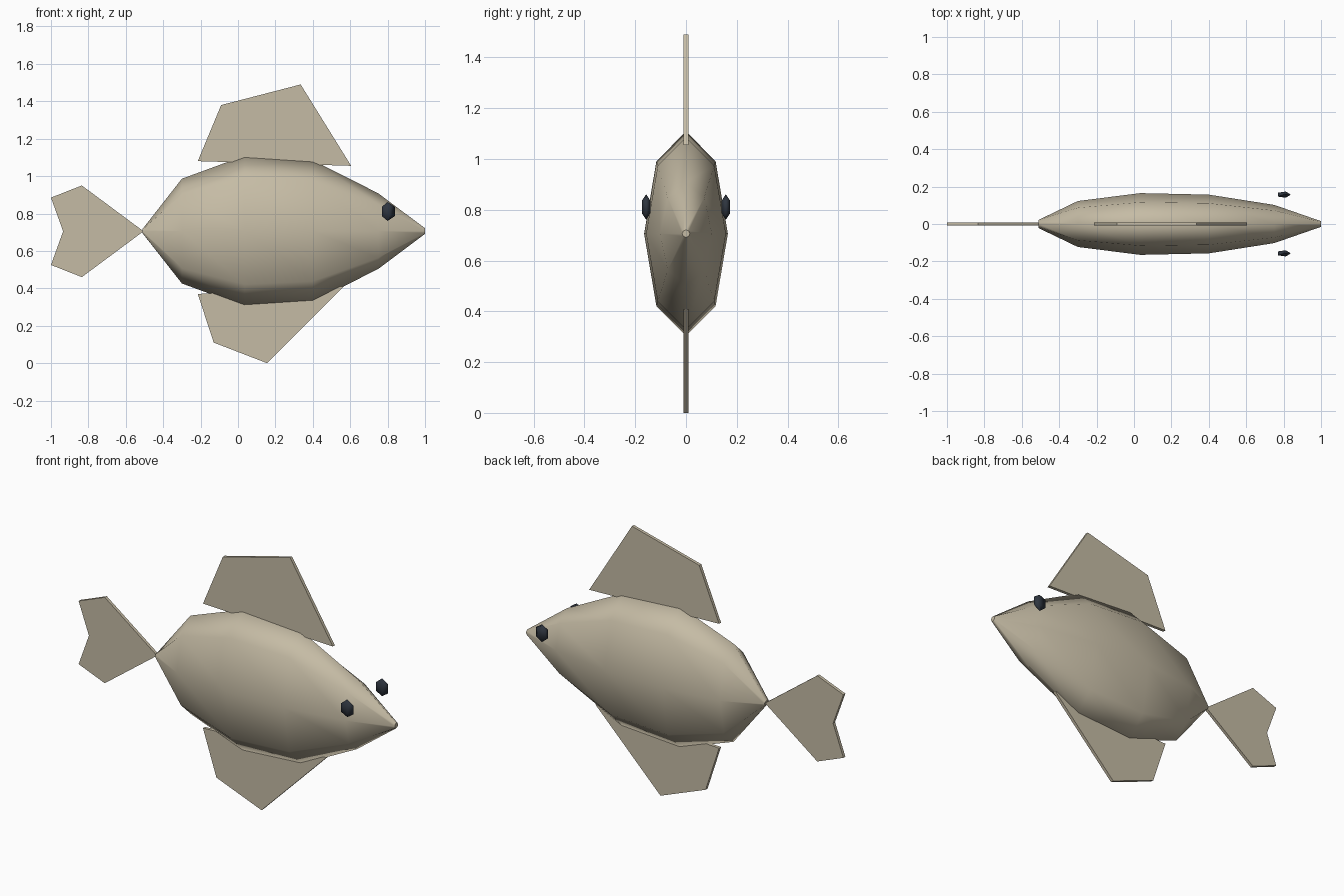
import bpy, bmesh, math

if "Cube" in bpy.data.objects:
    bpy.data.objects.remove(bpy.data.objects["Cube"])


def material(name, rgb):
    m = bpy.data.materials.new(name)
    m.diffuse_color = (*rgb, 1.0)
    m.use_nodes = True
    m.node_tree.nodes["Principled BSDF"].inputs["Base Color"].default_value = m.diffuse_color
    return m


scale_tan = material("scale tan", (0.56, 0.50, 0.375))
eye_dark = material("eye dark", (0.028, 0.036, 0.05))


def finish(bm, name, mat, smooth):
    bmesh.ops.remove_doubles(bm, verts=bm.verts, dist=0.0002)
    bmesh.ops.recalc_face_normals(bm, faces=bm.faces)
    for f in bm.faces:
        f.smooth = smooth and len(f.verts) < 5
    me = bpy.data.meshes.new(name)
    bm.to_mesh(me)
    bm.free()
    me.materials.append(mat)
    ob = bpy.data.objects.new(name, me)
    bpy.context.collection.objects.link(ob)
    return ob


def loft(name, rings, mat):
    """Skin a list of equal-sized point rings and cap both ends."""
    bm = bmesh.new()
    loops = [[bm.verts.new(p) for p in ring] for ring in rings]
    n = len(loops[0])
    for a, b in zip(loops, loops[1:]):
        for i in range(n):
            j = (i + 1) % n
            bm.faces.new((a[i], a[j], b[j], b[i]))
    bm.faces.new(loops[0])
    bm.faces.new(loops[-1])
    return finish(bm, name, mat, True)


def fin(name, outline, thickness=0.018):
    """Flat plate from an x-z outline, centred on y = 0."""
    bm = bmesh.new()
    face = bm.faces.new([bm.verts.new((x, -thickness / 2, z)) for x, z in outline])
    ext = bmesh.ops.extrude_face_region(bm, geom=[face])
    moved = [g for g in ext["geom"] if isinstance(g, bmesh.types.BMVert)]
    bmesh.ops.translate(bm, verts=moved, vec=(0, thickness, 0))
    return finish(bm, name, scale_tan, False)


# Body: eight-sided sections along x (x, half width, half height)
MID = 0.706
sections = [(-0.51, 0.022, 0.012), (-0.30, 0.123, 0.28), (0.035, 0.165, 0.403),
            (0.40, 0.157, 0.379), (0.75, 0.102, 0.202), (1.0, 0.015, 0.015)]
loft("body", [[(x, w * math.cos(i * math.pi / 4), MID + h * math.sin(i * math.pi / 4))
               for i in range(8)] for x, w, h in sections], scale_tan)

# Fins
fin("back_fin", [(-0.215, 1.08), (-0.09, 1.38), (0.335, 1.49), (0.605, 1.055)])
fin("belly_fin", [(-0.215, 0.37), (-0.13, 0.11), (0.155, 0.0), (0.565, 0.41)])
fin("tail_fin", [(-0.505, 0.705), (-0.835, 0.95), (-1.0, 0.885),
                 (-0.935, 0.705), (-1.0, 0.525), (-0.835, 0.46)])

# Eyes: flattened five-sided beads on both sides of the head
for side, label in ((-1, "near_eye"), (1, "far_eye")):
    rings = []
    for k in range(4):
        t = math.pi * k / 3
        r = max(math.sin(t), 0.02)
        rings.append([(0.80 + 0.0445 * r * math.cos(i * math.tau / 5),
                       side * 0.157 + 0.02 * r * math.sin(i * math.tau / 5),
                       0.811 + 0.05 * math.cos(t)) for i in range(5)])
    loft(label, rings, eye_dark)
